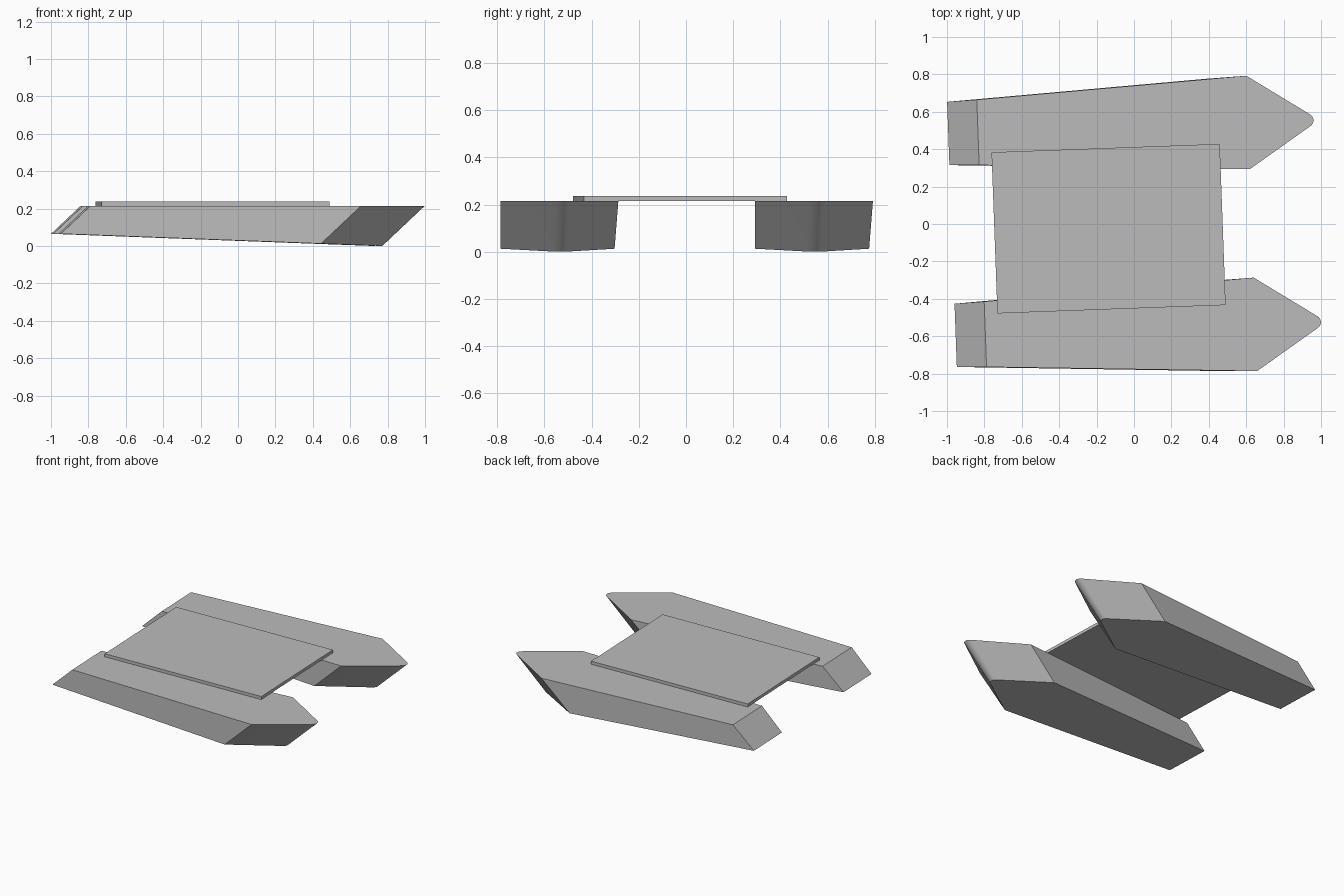
import bpy, bmesh, math
from mathutils import Matrix

if "Cube" in bpy.data.objects:
    bpy.data.objects.remove(bpy.data.objects["Cube"])

GREY = (0.5, 0.5, 0.5, 1)
grey = bpy.data.materials.new("plain_grey")
grey.use_nodes = True
grey.diffuse_color = GREY
grey.node_tree.nodes["Principled BSDF"].inputs["Base Color"].default_value = GREY

# The whole craft is turned slightly about the vertical axis
PLACE = Matrix.Translation((0, -0.02, 0)) @ Matrix.Rotation(math.radians(2.1), 4, "Z")
DECK_Z = 0.215


def make_object(name, bm):
    bmesh.ops.recalc_face_normals(bm, faces=bm.faces)
    bm.transform(PLACE)
    mesh = bpy.data.meshes.new(name)
    bm.to_mesh(mesh)
    bm.free()
    mesh.materials.append(grey)
    obj = bpy.data.objects.new(name, mesh)
    bpy.context.collection.objects.link(obj)
    bpy.ops.object.select_all(action="DESELECT")
    obj.select_set(True)
    bpy.context.view_layer.objects.active = obj
    bpy.ops.object.shade_smooth_by_angle(angle=math.radians(30))


def hull_outline():
    # Tapered stern, wide shoulders and a pointed bow with a rounded tip
    radius, spread, steps = 0.037, math.radians(56.5), 10
    centre = 0.98 - radius
    arc = [-spread + 2 * spread * i / steps for i in range(steps + 1)]
    tip = [(centre + radius * math.cos(a), radius * math.sin(a)) for a in arc]
    return [(-0.815, -0.175), (0.63, -0.25)] + tip + [(0.63, 0.25), (-0.815, 0.175)]


def make_hull(name, y):
    bm = bmesh.new()
    top, bottom = [], []
    for px, py in hull_outline():
        # The keel slopes down to the bow and both ends rake backwards
        z = 0.03625 * (0.98 - px)
        top.append(bm.verts.new((px, y + py, DECK_Z)))
        bottom.append(bm.verts.new((px - 1.06 * (DECK_Z - z), y + py * 0.967, z)))
    bm.faces.new(top)
    bm.faces.new(bottom[::-1])
    for i in range(len(top)):
        j = (i + 1) % len(top)
        bm.faces.new((top[i], bottom[i], bottom[j], top[j]))
    make_object(name, bm)


# Twin hulls
make_hull("back_hull", 0.54)
make_hull("front_hull", -0.54)

# Flat deck bridging the hulls
deck = bmesh.new()
bmesh.ops.create_cube(deck, size=1)
bmesh.ops.scale(deck, vec=(1.221, 0.862, 0.022), verts=deck.verts)
bmesh.ops.translate(deck, vec=(-0.136, 0, DECK_Z + 0.011), verts=deck.verts)
make_object("deck", deck)
